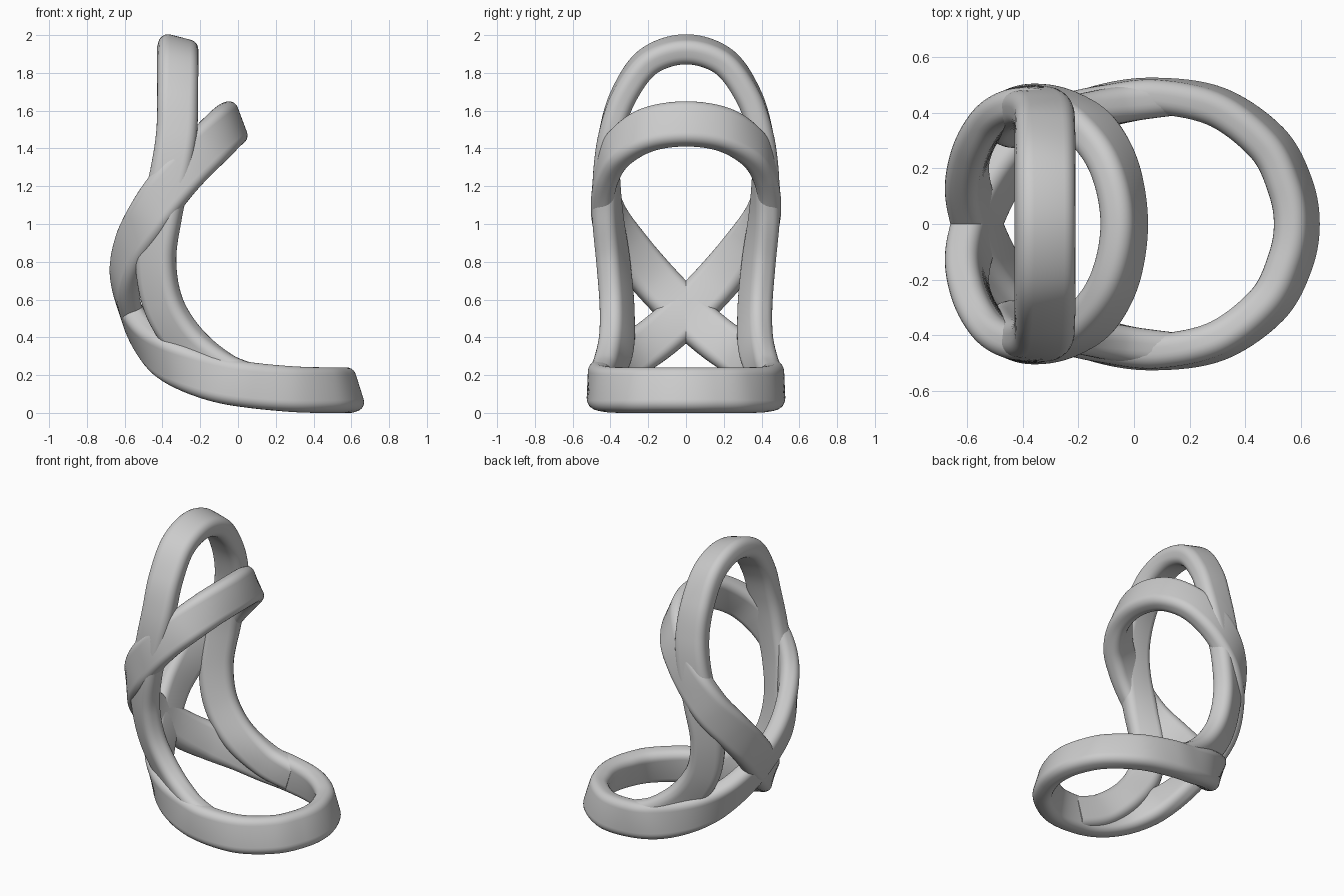
import bpy, bmesh
from math import cos, sin, pi, radians
from mathutils import Vector

cube = bpy.data.objects.get("Cube")
if cube:
    bpy.data.objects.remove(cube)

grey = bpy.data.materials.new("plain grey")
grey.use_nodes = True
colour = (0.6, 0.6, 0.6, 1)
grey.diffuse_color = colour
grey.node_tree.nodes["Principled BSDF"].inputs["Base Color"].default_value = colour


def mirror(keys):
    return [((p[0], -p[1], p[2]), (n[0], -n[1], n[2])) for p, n in keys]


def section(half_w, half_t, r, steps=6):
    """Rounded rectangle as (width, thickness) pairs."""
    pts = []
    for k, (sw, st) in enumerate([(1, 1), (-1, 1), (-1, -1), (1, -1)]):
        for i in range(steps + 1):
            a = pi / 2 * (k + i / steps)
            pts.append((sw * (half_w - r) + r * cos(a), st * (half_t - r) + r * sin(a)))
    return pts


def spline(keys, closed, steps=10):
    """Smooth path and outward directions through the key points."""
    n = len(keys)
    pick = (lambda i: keys[i % n]) if closed else (lambda i: keys[max(0, min(n - 1, i))])
    out = []
    for i in range(n if closed else n - 1):
        for s in range(steps):
            t = s / steps
            pair = []
            for c in (0, 1):
                a, b, d, e = [Vector(pick(i + j)[c]) for j in (-1, 0, 1, 2)]
                pair.append(b + (d - a) * (t / 2) + (a * 2 - b * 5 + d * 4 - e) * (t * t / 2)
                            + (b * 3 - a - d * 3 + e) * (t ** 3 / 2))
            out.append(pair)
    if not closed:
        out.append([Vector(v) for v in keys[-1]])
    return out


def band(name, keys, profile, closed):
    """Sweep the rounded section, its thickness following the outward direction."""
    path = spline(keys, closed)
    n, m = len(path), len(profile)
    bm = bmesh.new()
    rings = []
    for i, (p, out) in enumerate(path):
        nxt = path[(i + 1) % n][0] if closed else path[min(i + 1, n - 1)][0]
        prv = path[i - 1][0] if closed else path[max(i - 1, 0)][0]
        tangent = (nxt - prv).normalized()
        out = (out - tangent * out.dot(tangent)).normalized()
        across = tangent.cross(out)
        rings.append([bm.verts.new(p + across * w + out * t) for w, t in profile])
    for i in range(n if closed else n - 1):
        a, b = rings[i], rings[(i + 1) % n]
        for j in range(m):
            k = (j + 1) % m
            bm.faces.new((a[j], a[k], b[k], b[j]))
    if not closed:
        bm.faces.new(rings[0])
        bm.faces.new(rings[-1])
    bmesh.ops.recalc_face_normals(bm, faces=bm.faces)
    mesh = bpy.data.meshes.new(name)
    bm.to_mesh(mesh)
    bm.free()
    mesh.materials.append(grey)
    obj = bpy.data.objects.new(name, mesh)
    bpy.context.collection.objects.link(obj)
    bpy.ops.object.select_all(action="DESELECT")
    obj.select_set(True)
    bpy.context.view_layer.objects.active = obj
    bpy.ops.object.shade_smooth_by_angle(angle=radians(40))


# Upper ring: front centre round the side to just before the rear crossing
upper_front = [((-.035, 0, 1.53), (.94, 0, .35))]
upper = [((-.07, .2, 1.5), (.8, .5, .35)), ((-.16, .345, 1.41), (.45, .85, .3)),
         ((-.27, .415, 1.3), (.15, 1, .1)), ((-.38, .433, 1.17), (-.15, 1, 0)),
         ((-.48, .4, 1.02), (-.5, .85, 0)), ((-.56, .305, .87), (-.8, .6, 0)),
         ((-.6, .165, .7), (-.95, .25, -.1))]
crossing = [((-.565, 0, .53), (-.95, 0, -.3))]
# Base ring: rear crossing round the side to the front centre
base = [((-.495, .15, .4), (-.85, .3, -.4)), ((-.4, .285, .305), (-.55, .7, -.35)),
        ((-.27, .385, .235), (-.25, .95, -.2)), ((-.1, .44, .175), (-.05, 1, 0)),
        ((.08, .46, .145), (.05, 1, .05)), ((.3, .42, .125), (.45, .85, .15)),
        ((.48, .29, .12), (.8, .55, .25)), ((.56, .14, .12), (.92, .25, .3))]
base_front = [((.585, 0, .12), (.95, 0, .3))]

# One continuous figure-eight strand crossing itself at the rear
figure_eight = (upper_front + upper + crossing + mirror(base) + base_front
                + base[::-1] + crossing + mirror(upper)[::-1])
band("crossed_ring_band", figure_eight, section(.12, .062, .05), True)

# Tall arch whose legs sweep forward into the base ring
arch_top = [((-.32, 0, 1.925), (.25, 0, .97))]
arch = [((-.32, .2, 1.86), (.2, .5, .8)), ((-.32, .33, 1.68), (.1, .9, .4)),
        ((-.325, .395, 1.48), (0, 1, .2)), ((-.355, .42, 1.28), (-.1, 1, 0)),
        ((-.405, .415, 1.05), (-.3, .95, 0)), ((-.435, .385, .8), (-.45, .88, 0)),
        ((-.39, .365, .56), (-.5, .85, -.1)), ((-.26, .37, .36), (-.4, .85, -.3)),
        ((-.08, .42, .21), (-.15, 1, -.1)), ((.1, .455, .145), (0, 1, .05))]
band("arch_band", mirror(arch)[::-1] + arch_top + arch, section(.108, .066, .052), False)
